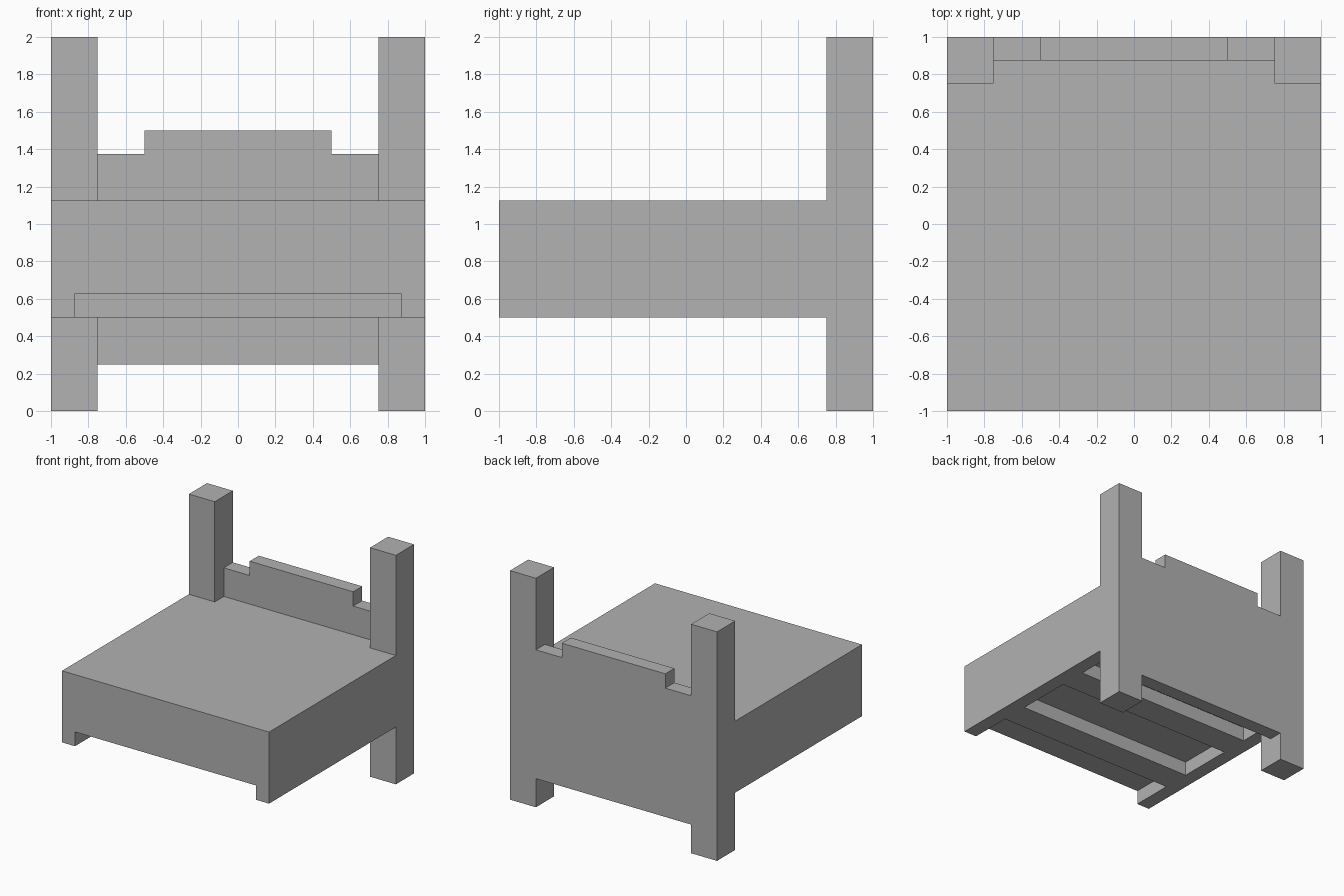
import bpy, bmesh
from mathutils import Vector

cube = bpy.data.objects.get("Cube")
if cube:
    bpy.data.objects.remove(cube, do_unlink=True)

# Single plain grey
grey = bpy.data.materials.new("plain_grey")
grey.use_nodes = True
colour = (0.445, 0.445, 0.445, 1)
grey.diffuse_color = colour
grey.node_tree.nodes["Principled BSDF"].inputs["Base Color"].default_value = colour


def prism(name, profile, y0, y1):
    """Extrude an x-z outline along y."""
    bm = bmesh.new()
    face = bm.faces.new([bm.verts.new((x, y0, z)) for x, z in profile])
    ext = bmesh.ops.extrude_face_region(bm, geom=[face])
    verts = [v for v in ext["geom"] if isinstance(v, bmesh.types.BMVert)]
    bmesh.ops.translate(bm, verts=verts, vec=Vector((0, y1 - y0, 0)))
    bmesh.ops.recalc_face_normals(bm, faces=bm.faces)
    mesh = bpy.data.meshes.new(name)
    bm.to_mesh(mesh)
    bm.free()
    mesh.materials.append(grey)
    obj = bpy.data.objects.new(name, mesh)
    bpy.context.collection.objects.link(obj)
    return obj


def box(name, x0, x1, y0, y1, z0, z1):
    return prism(name, [(x0, z0), (x1, z0), (x1, z1), (x0, z1)], y0, y1)


def mirrored(half):
    """Complete a right-hand outline with its reflection in x."""
    return half + [(-x, z) for x, z in reversed(half)]


# Mattress block with a rail hanging down along each side
bed = prism("mattress_and_rails",
            mirrored([(0.875, 0.625), (0.875, 0.5), (1, 0.5), (1, 1.125)]),
            -1, 0.875)

# Corner posts, with the mattress notched around them
for side, s in (("right", -1), ("left", 1)):
    cutter = box("post_notch", *sorted((s * 0.75, s * 1.2)), 0.75, 1.2, 0, 2)
    cutter.hide_render = True
    mod = bed.modifiers.new("notch", "BOOLEAN")
    mod.operation, mod.solver, mod.object = "DIFFERENCE", "EXACT", cutter
    bpy.context.view_layer.objects.active = bed
    bpy.ops.object.modifier_apply(modifier=mod.name)
    bpy.data.objects.remove(cutter, do_unlink=True)
    box(side + "_post", *sorted((s * 0.75, s * 1.0)), 0.75, 1, 0, 2)

# Stepped headboard between the posts
prism("headboard",
      mirrored([(0.75, 0.25), (0.75, 1.375), (0.5, 1.375), (0.5, 1.5)]),
      0.875, 1)

# Cross slats under the mattress
for name, y in (("front_slat", -0.625), ("rear_slat", 0.125)):
    box(name, -0.875, 0.875, y, y + 0.25, 0.5, 0.625)
